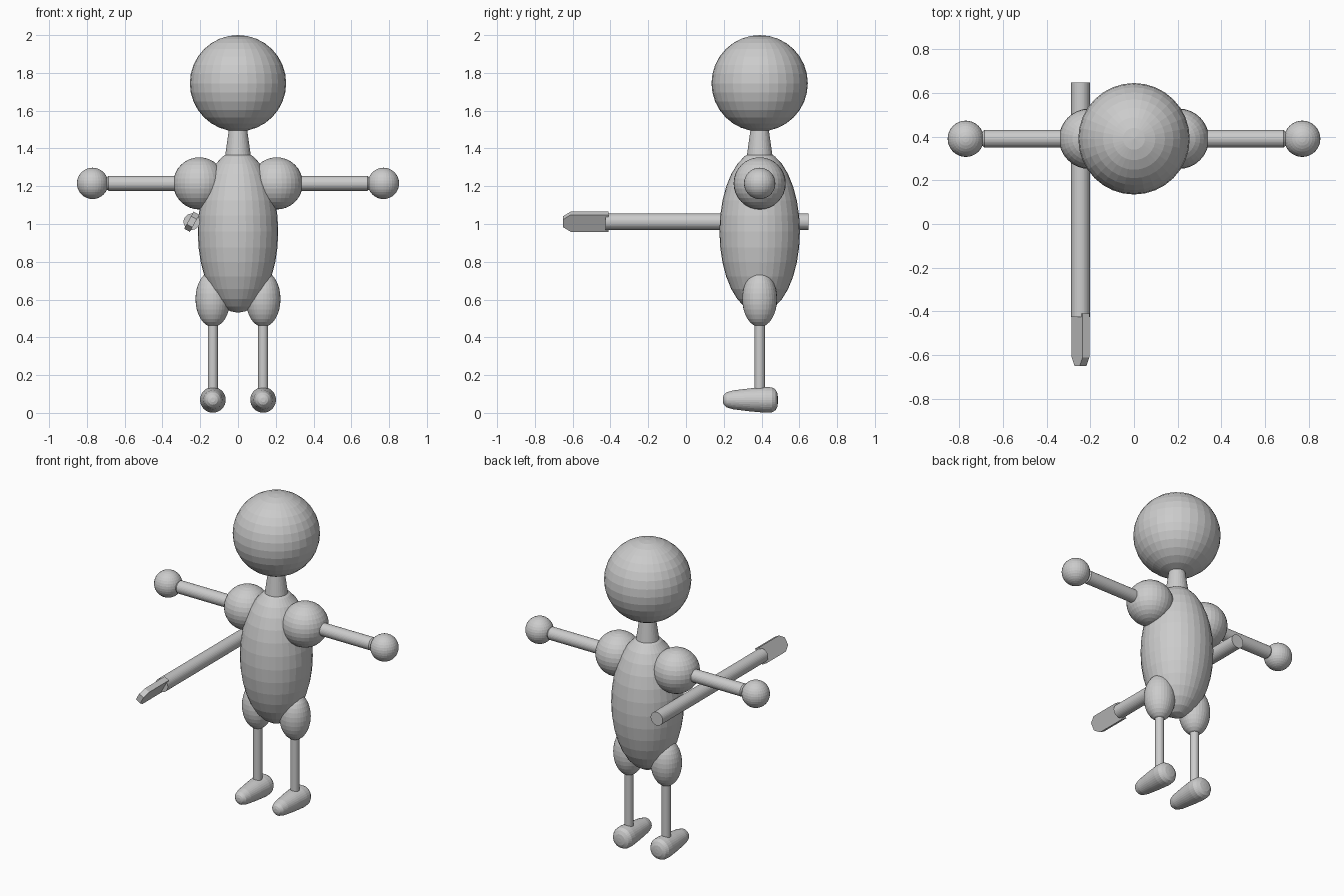
import bpy, bmesh, math
from mathutils import Matrix, Vector

if "Cube" in bpy.data.objects:
    bpy.data.objects.remove(bpy.data.objects["Cube"])

CY = 0.39  # depth of the figure's centre line

grey = bpy.data.materials.new("light_grey")
grey.diffuse_color = (0.6, 0.6, 0.6, 1)
grey.use_nodes = True
grey.node_tree.nodes["Principled BSDF"].inputs["Base Color"].default_value = grey.diffuse_color


def finish(name, bm):
    bmesh.ops.recalc_face_normals(bm, faces=bm.faces[:])
    mesh = bpy.data.meshes.new(name)
    bm.to_mesh(mesh)
    bm.free()
    mesh.materials.append(grey)
    obj = bpy.data.objects.new(name, mesh)
    bpy.context.collection.objects.link(obj)
    return obj


def ball(name, centre, size):
    bm = bmesh.new()
    bmesh.ops.create_uvsphere(bm, u_segments=32, v_segments=16, radius=1)
    bmesh.ops.transform(bm, matrix=Matrix.Translation(centre) @ Matrix.Diagonal((*size, 1)),
                        verts=bm.verts[:])
    return finish(name, bm)


def lathe(name, centre, axis, profile, sides=32):
    """Rings of (distance along axis, radius), capped at both ends."""
    bm = bmesh.new()
    turn = Vector(axis).to_track_quat('Z', 'Y').to_matrix().to_4x4()
    place = Matrix.Translation(centre) @ turn
    rings = []
    for d, r in profile:
        angles = [2 * math.pi * i / sides for i in range(sides)]
        rings.append([bm.verts.new(place @ Vector((r * math.cos(a), r * math.sin(a), d)))
                      for a in angles])
    for a, b in zip(rings, rings[1:]):
        for i in range(sides):
            j = (i + 1) % sides
            bm.faces.new((a[i], a[j], b[j], b[i]))
    bm.faces.new(rings[0])
    bm.faces.new(rings[-1])
    return finish(name, bm)


# Head, neck and torso
ball("head", (0, CY, 1.745), (0.255, 0.255, 0.255))
lathe("neck", (0, CY, 0), (0, 0, 1), [(1.34, 0.071), (1.53, 0.044)])
ball("torso", (0, CY, 0.96), (0.213, 0.213, 0.43))

# Foot profile from toe to heel
foot = [(0.195, 0.012), (0.20, 0.026), (0.215, 0.040), (0.25, 0.050), (0.34, 0.061),
        (0.42, 0.068), (0.455, 0.066), (0.474, 0.055), (0.484, 0.035), (0.487, 0.012)]

for side, s in (("left", 1), ("right", -1)):
    # Arms
    ball(side + "_shoulder", (s * 0.205, CY, 1.215), (0.138, 0.138, 0.138))
    lathe(side + "_arm", (0, CY, 1.215), (s, 0, 0),
          [(0.22, 0.040), (0.685, 0.040), (0.692, 0.034), (0.70, 0.030)])
    ball(side + "_hand", (s * 0.77, CY, 1.215), (0.083, 0.083, 0.083))
    # Legs
    ball(side + "_thigh", (s * 0.133, CY, 0.603), (0.092, 0.092, 0.148))
    lathe(side + "_leg", (s * 0.133, CY, 0), (0, 0, 1), [(0.10, 0.027), (0.50, 0.027)])
    lathe(side + "_foot", (s * 0.133, 0, 0.069), (0, 1, 0), foot)

# Spear shaft
SX, SZ = -0.245, 1.012
lathe("spear_shaft", (SX, 0, SZ), (0, 1, 0), [(-0.425, 0.043), (0.648, 0.043)])

# Spear blade: tilted plate with a clipped tip
half, thick, tilt = 0.0515, 0.0175, math.radians(61)
outline = [(-half, -0.41), (half, -0.41), (half, -0.61), (0.024, -0.65),
           (-0.024, -0.65), (-half, -0.61)]
bm = bmesh.new()
across = Vector((math.cos(tilt), 0, math.sin(tilt)))
normal = Vector((-math.sin(tilt), 0, math.cos(tilt)))
base = Vector((SX, 0, SZ))
layers = [[bm.verts.new(base + across * w + Vector((0, y, 0)) + normal * t) for w, y in outline]
          for t in (-thick, thick)]
for layer in layers:
    bm.faces.new(layer)
n = len(outline)
for i in range(n):
    j = (i + 1) % n
    bm.faces.new((layers[0][i], layers[0][j], layers[1][j], layers[1][i]))
finish("spear_blade", bm)
